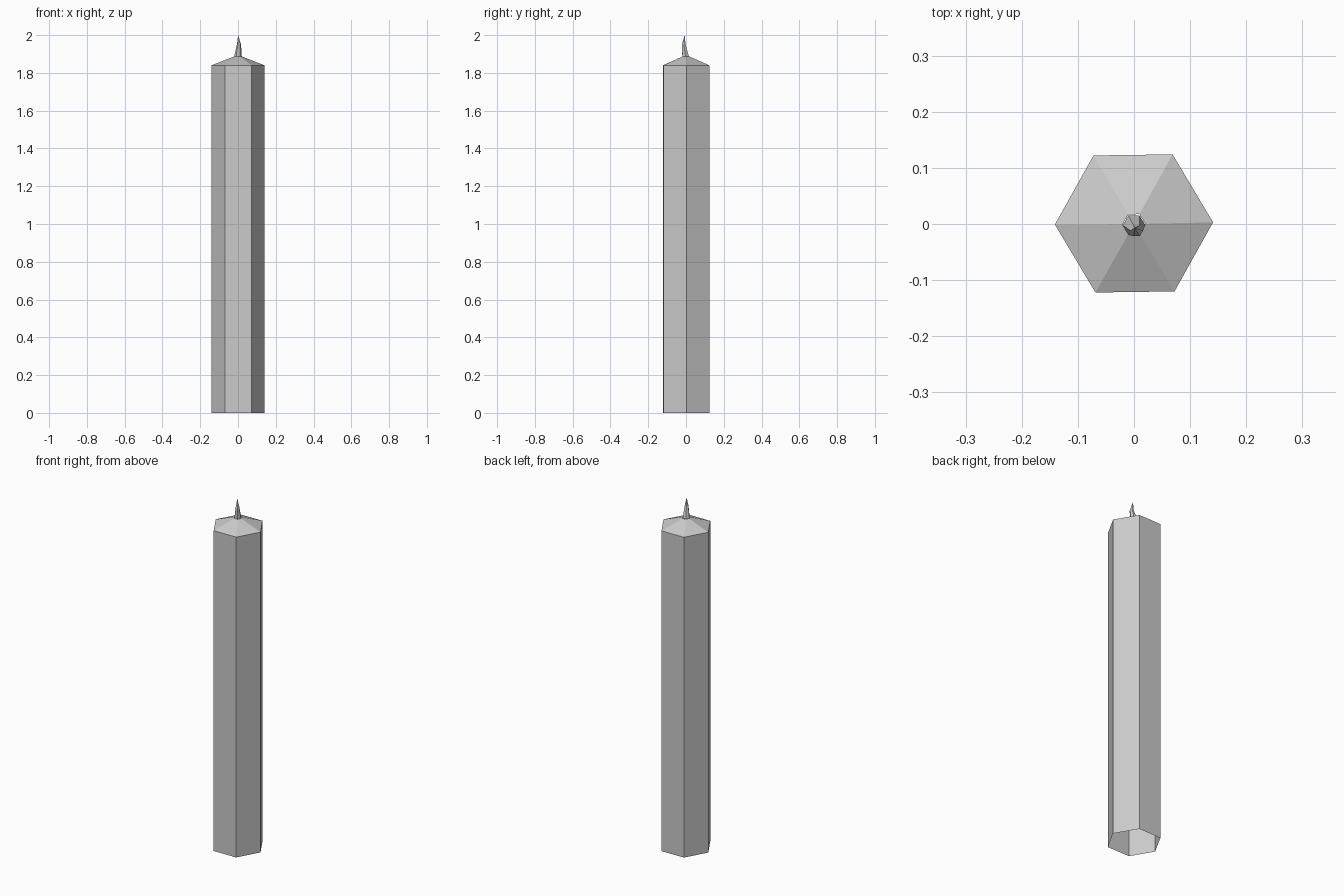
import bpy, bmesh
from math import cos, sin, radians

if "Cube" in bpy.data.objects:
    bpy.data.objects.remove(bpy.data.objects["Cube"])

SIDES = 6


def loft(name, rings, tip=None):
    """Hexagonal rings (x, y, z, radius) bridged together, optionally closed to a tip."""
    bm = bmesh.new()
    loops = []
    for x, y, z, r in rings:
        angles = [radians(0.8 + 360 / SIDES * i) for i in range(SIDES)]
        loops.append([bm.verts.new((x + r * cos(a), y + r * sin(a), z)) for a in angles])
    for low, high in zip(loops, loops[1:]):
        for i in range(SIDES):
            j = (i + 1) % SIDES
            bm.faces.new((low[i], low[j], high[j], high[i]))
    if tip:
        apex = bm.verts.new(tip)
        for i in range(SIDES):
            bm.faces.new((loops[-1][i], loops[-1][(i + 1) % SIDES], apex))
    mesh = bpy.data.meshes.new(name)
    bm.to_mesh(mesh)
    bm.free()
    obj = bpy.data.objects.new(name, mesh)
    bpy.context.collection.objects.link(obj)
    return obj


# Wax body: open underneath, shallow sloped top
loft("candle_body", [(0, 0.001, 0, 0.141), (0, 0.001, 1.84, 0.141), (0, 0, 1.887, 0.02)])

# Wick: slightly bent and tapering to a point
loft("wick", [(0, -0.002, 1.887, 0.02), (0.005, -0.012, 1.95, 0.011)],
     tip=(0.001, -0.007, 2.0))
